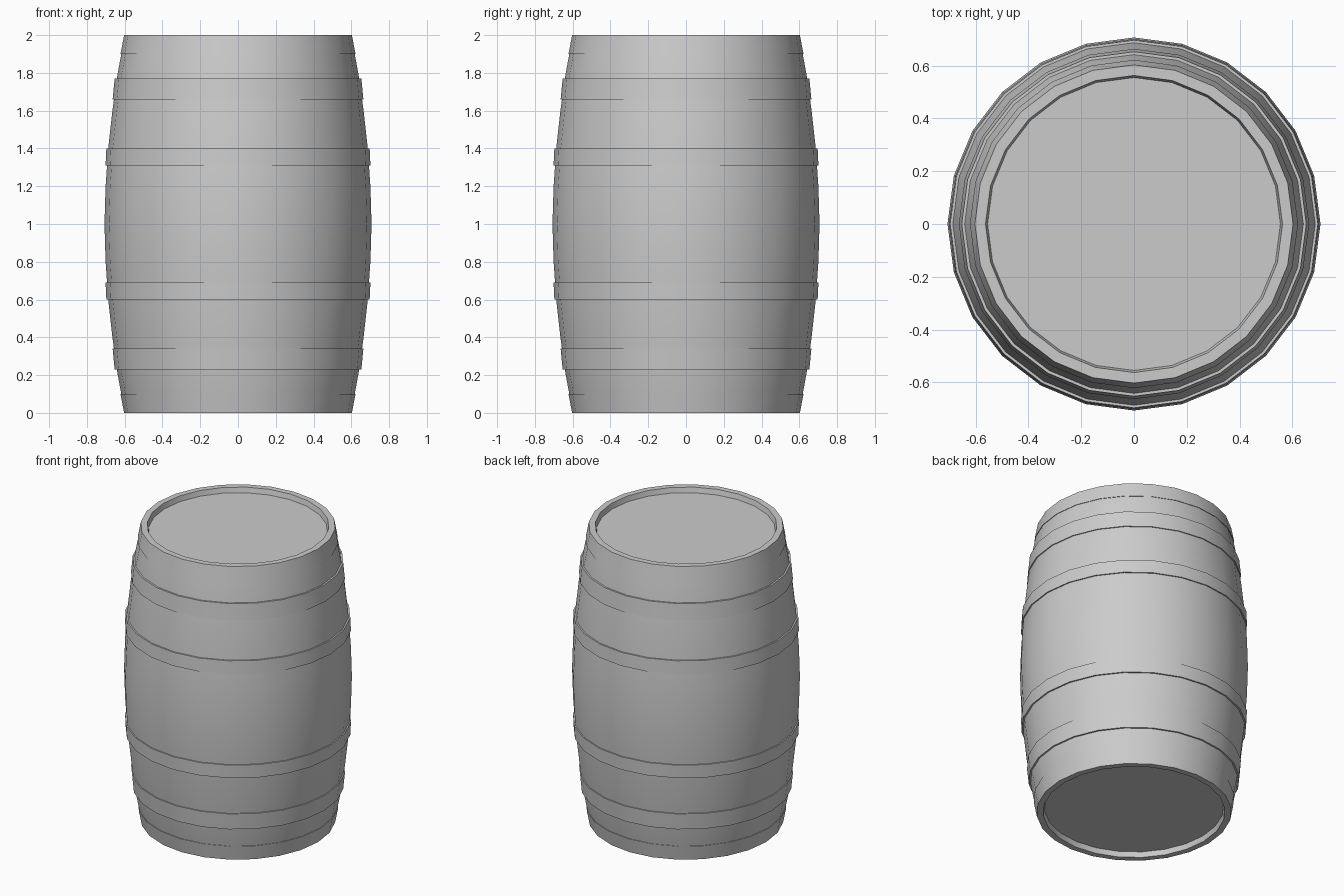
import bpy, bmesh
from math import pi, sin, cos, radians

if "Cube" in bpy.data.objects:
    bpy.data.objects.remove(bpy.data.objects["Cube"])

SIDES = 24
# upper half of the bulging side as (z, radius); mirrored about z = 1
HALF = [(1.0, 0.707), (1.2, 0.701), (1.4, 0.687), (1.6, 0.665),
        (1.77, 0.642), (1.9, 0.618), (2.0, 0.598)]


def body_radius(z):
    """Radius of the barrel side at height z."""
    z = max(z, 2 - z)
    for (z0, r0), (z1, r1) in zip(HALF, HALF[1:]):
        if z <= z1:
            return r0 + (r1 - r0) * (z - z0) / (z1 - z0)
    return HALF[-1][1]


def lathe(name, profile, closed=False):
    """Revolve (radius, z) points around z; open profiles get end discs."""
    bm = bmesh.new()
    rings = [[bm.verts.new((r * cos(2 * pi * i / SIDES), r * sin(2 * pi * i / SIDES), z))
              for i in range(SIDES)] for r, z in profile]
    pairs = list(zip(rings, rings[1:]))
    if closed:
        pairs.append((rings[-1], rings[0]))
    else:
        bm.faces.new(rings[0])
        bm.faces.new(rings[-1])
    for a, b in pairs:
        for i in range(SIDES):
            j = (i + 1) % SIDES
            bm.faces.new((a[i], a[j], b[j], b[i]))
    bmesh.ops.recalc_face_normals(bm, faces=bm.faces)
    mesh = bpy.data.meshes.new(name)
    bm.to_mesh(mesh)
    bm.free()
    ob = bpy.data.objects.new(name, mesh)
    bpy.context.collection.objects.link(ob)
    bpy.ops.object.select_all(action='DESELECT')
    ob.select_set(True)
    bpy.context.view_layer.objects.active = ob
    bpy.ops.object.shade_smooth_by_angle(angle=radians(30))
    return ob


# barrel body: recessed lid, rim, bulging side, mirrored below
upper = [(r, z) for z, r in HALF] + [(0.563, 2.0), (0.555, 1.965)]
lower = [(r, 2 - z) for r, z in reversed(upper[1:])]
lathe("barrel_body", lower + upper)


def hoop(name, z0, z1, off0, off1):
    """Thin band hugging the side, off0/off1 proud at its two edges."""
    a, b = body_radius(z0), body_radius(z1)
    lathe(name, [(a - 0.01, z0), (a + off0, z0), (b + off1, z1), (b - 0.01, z1)], True)


# hoops in mirrored pairs
for part, z0, z1, o0, o1 in [("middle_hoop", 1.31, 1.40, 0.008, 0.01),
                             ("outer_hoop", 1.66, 1.77, 0.007, 0.011),
                             ("end_hoop", 1.90, 2.00, 0.004, 0.005)]:
    hoop("upper_" + part, z0, z1, o0, o1)
    hoop("lower_" + part, 2 - z1, 2 - z0, o1, o0)
